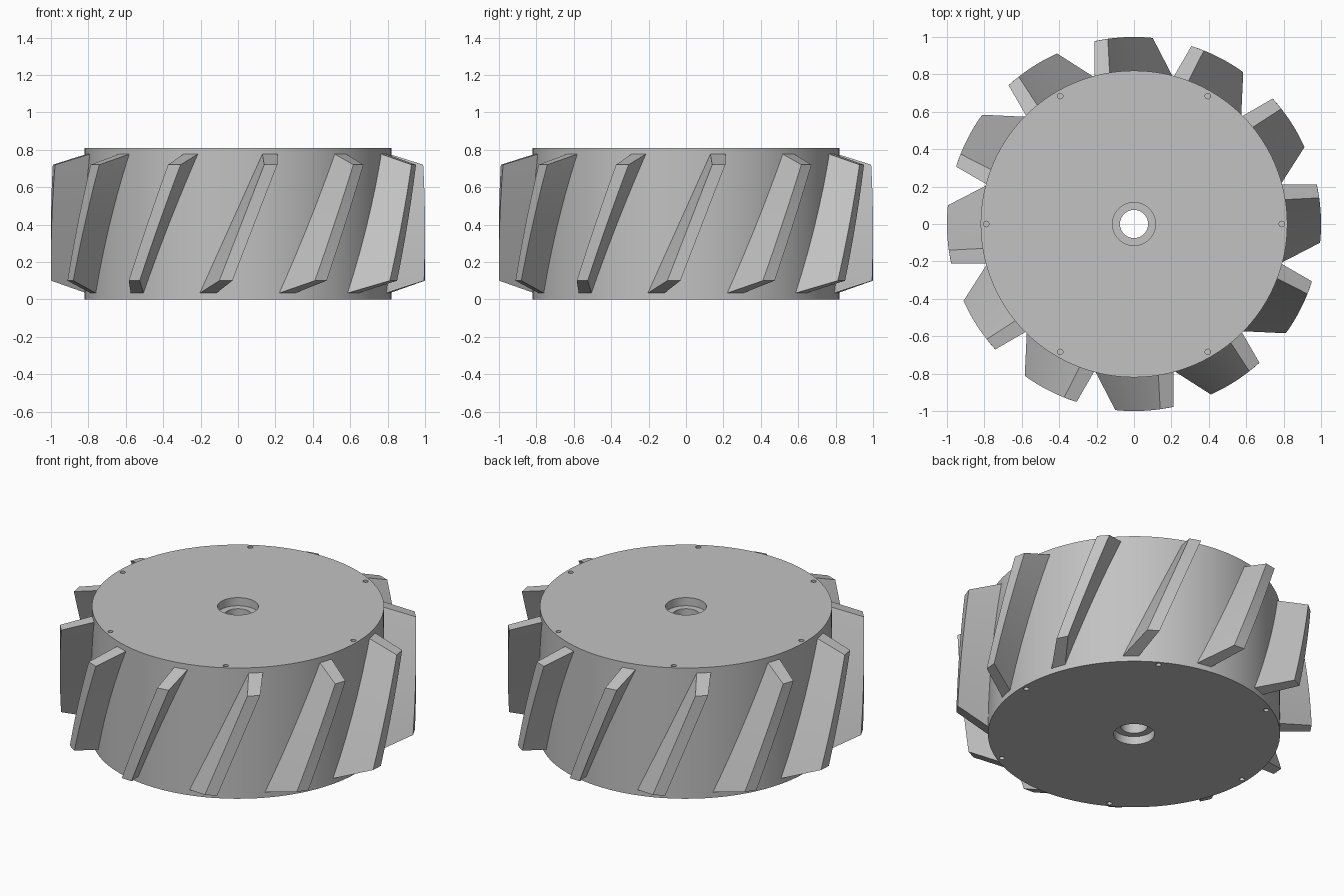
import bpy
import bmesh
from math import cos, sin, pi, sqrt
from mathutils import Matrix

if "Cube" in bpy.data.objects:
    bpy.data.objects.remove(bpy.data.objects["Cube"], do_unlink=True)

HEIGHT = 0.81
DRUM_R = 0.82
BLADES = 12
SEGMENTS = 96

grey = bpy.data.materials.new("plain grey")
grey.use_nodes = True
grey.diffuse_color = (0.54, 0.54, 0.54, 1)
grey.node_tree.nodes["Principled BSDF"].inputs["Base Color"].default_value = grey.diffuse_color


def finish(name, bm):
    bmesh.ops.recalc_face_normals(bm, faces=bm.faces)
    mesh = bpy.data.meshes.new(name)
    bm.to_mesh(mesh)
    bm.free()
    mesh.materials.append(grey)
    obj = bpy.data.objects.new(name, mesh)
    bpy.context.collection.objects.link(obj)
    return obj


def smooth(obj):
    bpy.ops.object.select_all(action="DESELECT")
    obj.select_set(True)
    bpy.context.view_layer.objects.active = obj
    bpy.ops.object.shade_smooth_by_angle(angle=0.5)


def loft(bm, rings, close):
    """Skin a list of closed vertex rings, either as a loop or with end caps."""
    pairs = list(zip(rings, rings[1:]))
    if close:
        pairs.append((rings[-1], rings[0]))
    for a, b in pairs:
        n = len(a)
        for i in range(n):
            bm.faces.new((a[i], a[(i + 1) % n], b[(i + 1) % n], b[i]))
    if not close:
        bm.faces.new(rings[0])
        bm.faces.new(rings[-1])


# Drum: solid of revolution with an axle bore and a counterbore at each end
lower = [(0.075, 0.05), (0.115, 0.05), (0.115, 0), (DRUM_R, 0)]
profile = lower + [(r, HEIGHT - z) for r, z in reversed(lower)]
bm = bmesh.new()
rings = []
for i in range(SEGMENTS):
    a = 2 * pi * i / SEGMENTS
    rings.append([bm.verts.new((r * cos(a), r * sin(a), z)) for r, z in profile])
loft(bm, rings, True)
drum = finish("drum", bm)

# Six small screw holes near the rim of each face
bm = bmesh.new()
for i in range(6):
    a = i * pi / 3
    for z in (0, HEIGHT):
        bmesh.ops.create_cone(
            bm, cap_ends=True, segments=16, radius1=0.015, radius2=0.015, depth=0.1,
            matrix=Matrix.Translation((0.79 * cos(a), 0.79 * sin(a), z)))
cutter = finish("screw_hole_cutter", bm)
cutter.hide_render = True
cut = drum.modifiers.new("screw holes", "BOOLEAN")
cut.operation = "DIFFERENCE"
cut.solver = "EXACT"
cut.object = cutter
bpy.context.view_layer.objects.active = drum
bpy.ops.object.modifier_apply(modifier=cut.name)
bpy.data.objects.remove(cutter, do_unlink=True)
smooth(drum)


# Slanted blades: each section has a base sunk in the drum and a narrower tip
def mix(a, b, t):
    return a + (b - a) * t


def on_drum(x, r, z):
    return (x, -sqrt(r * r - x * x), z)


bm = bmesh.new()
rings = []
steps = 16
for i in range(steps + 1):
    t = i / steps
    zb, zt = mix(0.03, 0.78, t), mix(0.10, 0.72, t)
    section = [
        on_drum(mix(-0.21, 0.13, t), DRUM_R - 0.01, zb),
        on_drum(mix(-0.12, 0.21, t), DRUM_R - 0.01, zb),
        on_drum(mix(-0.03, 0.21, t), 1, zt),
        on_drum(mix(-0.10, 0.14, t), 1, zt),
    ]
    rings.append([bm.verts.new(p) for p in section])
loft(bm, rings, False)
blade = finish("blade_1", bm)
smooth(blade)
for k in range(1, BLADES):
    copy = bpy.data.objects.new(f"blade_{k + 1}", blade.data)
    copy.rotation_euler.z = 2 * pi * k / BLADES
    bpy.context.collection.objects.link(copy)
